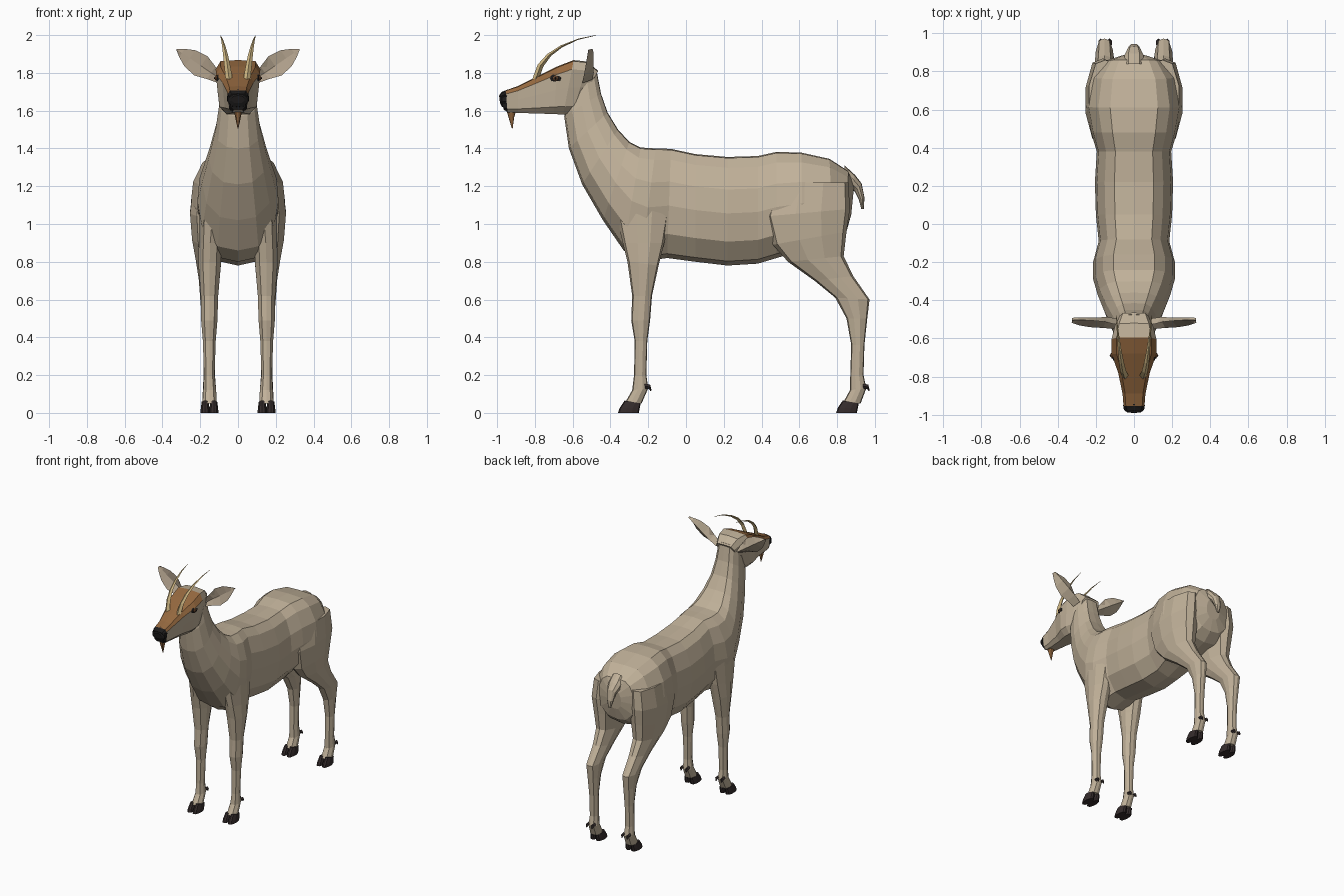
import bpy, bmesh, math
from mathutils import Vector


def material(name, *rgb):
    m = bpy.data.materials.new(name)
    m.diffuse_color = (*rgb, 1)
    return m


TAN = material("tan coat", 0.53, 0.44, 0.32)
BROWN = material("brown forehead", 0.30, 0.14, 0.05)
HORN = material("pale horn", 0.66, 0.50, 0.24)
HOOF = material("dark hoof", 0.035, 0.025, 0.025)
EAR = material("ear lining", 0.42, 0.34, 0.25)
BLACK = material("black nose and eye", 0.012, 0.011, 0.011)
IRIS = material("amber iris", 0.16, 0.07, 0.03)

# half cross-sections: (share of half width, share from first edge to second edge)
TRUNK = [(0, 0), (.5, .01), (.75, .1), (.95, .3), (1, .52), (.88, .78), (.5, .96), (0, 1)]
SKULL = [(0, 0), (.78, .02), (1, .17), (.93, .5), (.84, .85), (.5, 1), (0, 1)]
ROUND = [(0, 0), (.6, .06), (1, .36), (1, .66), (.6, .95), (0, 1)]
DIAMOND = [(0, 0), (1, .5), (0, 1)]


def section(half, ya, za, yb, zb, w, cx=0.0):
    """Ring whose two edge points lie at (ya, za) and (yb, zb)."""
    pts = [(u, t) for u, t in half] + [(-u, t) for u, t in half[-2:0:-1]]
    return [Vector((cx + u * w, ya + (yb - ya) * t, za + (zb - za) * t)) for u, t in pts]


def skin(name, rings, mats, rule=None):
    """Closed surface through rings; rule(face) picks the material index."""
    bm = bmesh.new()
    rows = [[bm.verts.new(p) for p in r] for r in rings]
    n = len(rows[0])
    for a, b in zip(rows, rows[1:]):
        for i in range(n):
            j = (i + 1) % n
            bm.faces.new((a[i], a[j], b[j], b[i]))
    bm.faces.new(rows[0])
    bm.faces.new(rows[-1])
    bmesh.ops.recalc_face_normals(bm, faces=bm.faces)
    bm.normal_update()
    if rule:
        for f in bm.faces:
            f.material_index = rule(f)
    me = bpy.data.meshes.new(name)
    bm.to_mesh(me)
    bm.free()
    for m in mats:
        me.materials.append(m)
    ob = bpy.data.objects.new(name, me)
    bpy.context.collection.objects.link(ob)
    return ob


def loft(name, half, rows, mats, rule=None, s=1):
    rings = [section(half, *r[:5], s * r[5] if len(r) > 5 else 0) for r in rows]
    return skin(name, rings, mats, rule)


# body and neck: top y, z, bottom y, z, half width
loft("body_and_neck", TRUNK, [
    (.89, 1.20, .875, 1.05, .06),
    (.86, 1.28, .85, .96, .155),
    (.76, 1.345, .78, .90, .225),
    (.61, 1.378, .62, .86, .25),
    (.48, 1.382, .48, .82, .225),
    (.38, 1.36, .38, .79, .195),
    (.22, 1.355, .22, .78, .205),
    (.05, 1.37, .05, .80, .20),
    (-.08, 1.398, -.10, .82, .185),
    (-.16, 1.40, -.24, .80, .215),
    (-.24, 1.405, -.33, .86, .215),
    (-.30, 1.435, -.44, 1.02, .19),
    (-.36, 1.50, -.55, 1.21, .155),
    (-.415, 1.59, -.62, 1.40, .12),
    (-.45, 1.69, -.645, 1.57, .10),
    (-.475, 1.82, -.64, 1.63, .085)], [TAN])


# head with brown forehead and black nose
def head_paint(f):
    c = f.calc_center_median()
    if c.y < -.955:
        return 2
    return 1 if f.normal.z > .35 and c.z > 1.69 and c.y < -.595 else 0


loft("head", SKULL, [
    (-.465, 1.81, -.56, 1.64, .075),
    (-.52, 1.86, -.60, 1.585, .10),
    (-.595, 1.868, -.65, 1.58, .118),
    (-.68, 1.835, -.70, 1.582, .117),
    (-.78, 1.785, -.78, 1.585, .083),
    (-.89, 1.73, -.89, 1.588, .06),
    (-.955, 1.708, -.945, 1.592, .055),
    (-.985, 1.69, -.965, 1.605, .045)], [TAN, BROWN, BLACK], head_paint)

# nose pad
loft("nose_pad", ROUND, [
    (-.945, 1.712, -.955, 1.618, .057),
    (-.975, 1.70, -.975, 1.62, .053),
    (-.99, 1.68, -.985, 1.64, .035)], [BLACK])

# chin tuft
loft("chin_tuft", ROUND, [
    (-.95, 1.60, -.90, 1.60, .022),
    (-.94, 1.565, -.91, 1.565, .015),
    (-.922, 1.505, -.918, 1.505, .002)], [BROWN])

# tail
loft("tail", ROUND, [
    (.84, 1.31, .84, 1.22, .05),
    (.895, 1.26, .87, 1.19, .05),
    (.93, 1.215, .895, 1.17, .035),
    (.945, 1.14, .915, 1.13, .025),
    (.942, 1.08, .928, 1.08, .01)], [TAN])

# legs: front y, z, back y, z, half width, centre x
FRONT = [
    (-.37, 1.05, -.08, 1.10, .07, .135),
    (-.335, .90, -.115, .90, .06, .147),
    (-.31, .80, -.145, .78, .06, .150),
    (-.285, .62, -.18, .62, .046, .151),
    (-.29, .49, -.19, .49, .043, .152),
    (-.272, .38, -.205, .38, .034, .152),
    (-.275, .20, -.21, .20, .028, .152),
    (-.285, .12, -.20, .13, .034, .15),
    (-.325, .05, -.235, .05, .038, .15)]
HIND = [
    (.47, 1.22, .86, 1.22, .085, .15),
    (.42, 1.04, .868, 1.08, .09, .164),
    (.46, .89, .85, .96, .083, .16),
    (.54, .80, .835, .83, .066, .158),
    (.68, .70, .885, .725, .053, .155),
    (.79, .61, .972, .60, .045, .155),
    (.85, .50, .96, .50, .039, .153),
    (.875, .36, .945, .36, .032, .152),
    (.87, .20, .94, .20, .03, .152),
    (.868, .12, .955, .13, .035, .151),
    (.83, .05, .925, .05, .038, .151)]

for side, s in (("left", -1), ("right", 1)):
    for part, rows, y in (("front", FRONT, -.305), ("hind", HIND, .85)):
        loft(f"{part}_leg_{side}", ROUND, rows, [TAN], s=s)
        for k, dx in enumerate((-.023, .023)):
            x = .151 + dx
            # cloven hoof and dewclaw
            loft(f"{part}_hoof_{side}_{k}", ROUND, [
                (y - .055, 0, y + .055, 0, .024, x),
                (y - .047, .025, y + .06, .025, .023, x),
                (y - .02, .065, y + .065, .05, .018, x)], [HOOF], s=s)
            yc = y + .095
            loft(f"{part}_dewclaw_{side}_{k}", DIAMOND, [
                (yc - .01, .155, yc - .005, .125, .012, x),
                (yc + .02, .15, yc + .015, .125, .012, x),
                (yc + .028, .118, yc + .022, .115, .003, x)], [HOOF], s=s)

    # horn sweeping back in a thin blade
    loft(f"horn_{side}", DIAMOND, [
        (-.815, 1.765, -.78, 1.765, .019, .047),
        (-.785, 1.845, -.755, 1.835, .016, .057),
        (-.735, 1.90, -.715, 1.89, .013, .066),
        (-.665, 1.945, -.655, 1.936, .009, .075),
        (-.57, 1.982, -.57, 1.976, .005, .085),
        (-.48, 2.0, -.48, 1.997, .001, .093)], [HORN], s=s)

    # leaf-shaped ear, lining on its hollow front
    along = Vector((s * .235, .03, .16))
    across = Vector((-s * .56, .12, .82))
    root = Vector((s * .09, -.525, 1.765))
    rings = []
    for t, w, d in ((0, .024, .03), (.22, .04, .03), (.45, .062, .022),
                    (.7, .052, .014), (.88, .026, .008), (1, .003, .003)):
        c = root + along * t
        rings.append([c + across * w + Vector((0, -.008, 0)), c + Vector((0, d, 0)),
                      c - across * w + Vector((0, -.022, 0)), c + Vector((0, d - .016, 0))])
    skin(f"ear_{side}", rings, [TAN, EAR], lambda f: 1 if f.normal.y < -.3 else 0)

    # eye: dark almond lids around an amber iris
    for name, mat, ry, rz, x in (("eyelid", BLACK, .033, .022, .105),
                                 ("iris", IRIS, .017, .014, .112),
                                 ("pupil", BLACK, .008, .007, .116)):
        bpy.ops.mesh.primitive_uv_sphere_add(segments=10, ring_count=6,
                                             location=(s * x, -.69, 1.772))
        eye = bpy.context.object
        eye.name = f"{name}_{side}"
        eye.scale = (.012, ry, rz)
        eye.rotation_euler = (0, 0, s * -.2)
        eye.data.materials.append(mat)
